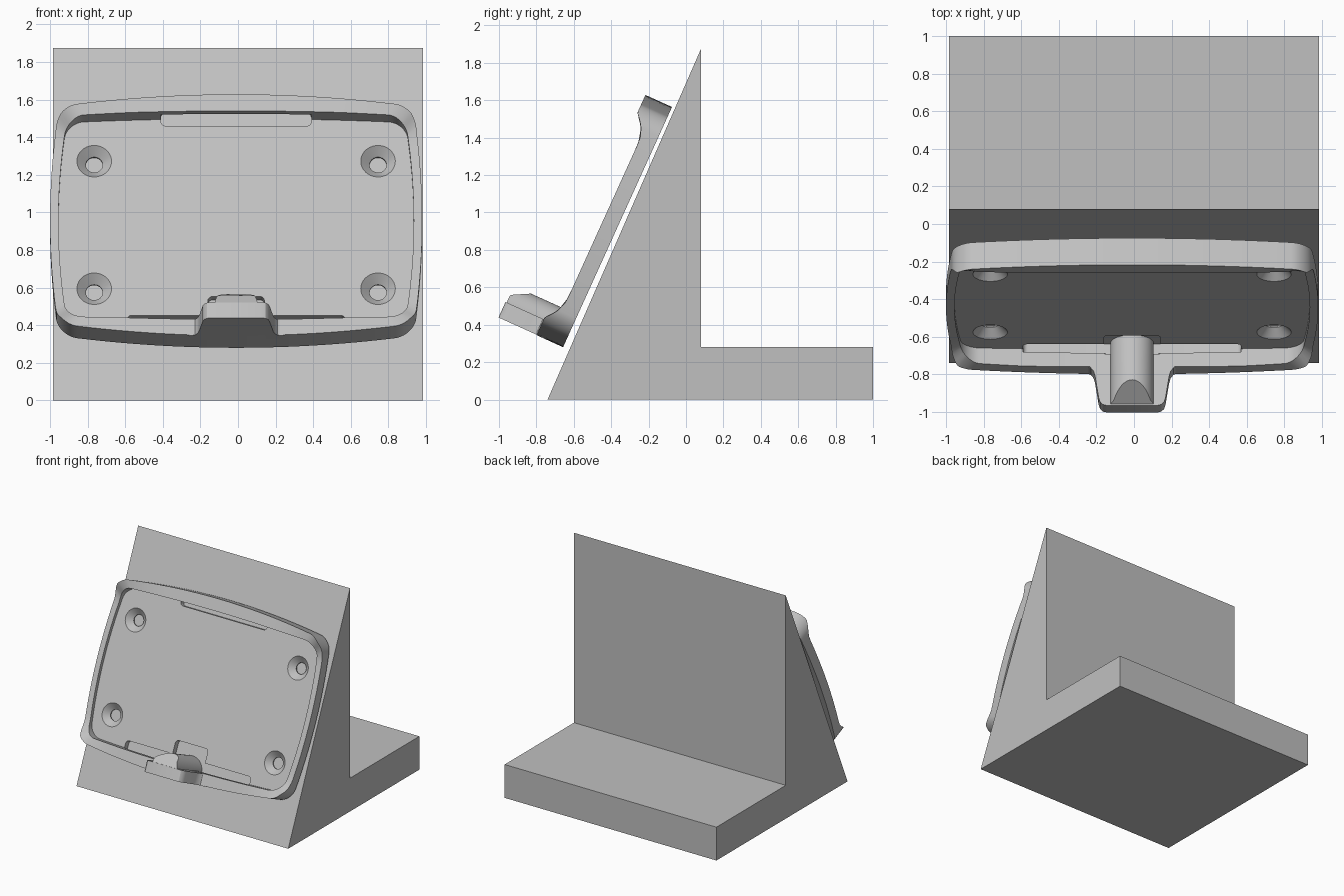
import bpy, bmesh, math
from mathutils import Matrix, Vector

if "Cube" in bpy.data.objects:
    bpy.data.objects.remove(bpy.data.objects["Cube"])

grey = bpy.data.materials.new("plain_grey")
grey.use_nodes = True
GREY = (0.53, 0.53, 0.53, 1)
grey.diffuse_color = GREY
grey.node_tree.nodes["Principled BSDF"].inputs["Base Color"].default_value = GREY

# Frame of the leaning tray: x across, y up the slope, z out of the slope
LEAN = Matrix.Translation((-0.01, -0.366, 0.922)) @ Matrix.Rotation(math.radians(65.6), 4, "X")


def loft(name, rings, matrix=Matrix()):
    """Closed solid through rings that all have the same number of points."""
    bm = bmesh.new()
    loops = [[bm.verts.new(p) for p in ring] for ring in rings]
    n = len(loops[0])
    for a, b in zip(loops, loops[1:]):
        for i in range(n):
            j = (i + 1) % n
            bm.faces.new((a[i], a[j], b[j], b[i]))
    bm.faces.new(loops[0][::-1])
    bm.faces.new(loops[-1])
    bmesh.ops.recalc_face_normals(bm, faces=bm.faces)
    mesh = bpy.data.meshes.new(name)
    bm.to_mesh(mesh)
    bm.free()
    mesh.materials.append(grey)
    obj = bpy.data.objects.new(name, mesh)
    bpy.context.collection.objects.link(obj)
    obj.matrix_world = matrix
    return obj


def rounded(a, b, r, steps=8, side=1):
    """Rounded rectangle with half sizes a, b and subdivided sides."""
    pts = []
    for k, (sx, sy) in enumerate([(1, 1), (-1, 1), (-1, -1), (1, -1)]):
        for i in range(steps + 1):
            t = math.pi / 2 * (k + i / steps)
            pts.append(Vector((sx * (a - r) + r * math.cos(t), sy * (b - r) + r * math.sin(t))))
    out = []
    for i, p in enumerate(pts):
        q = pts[(i + 1) % len(pts)]
        cuts = side if i % (steps + 1) == steps else 1
        out += [p.lerp(q, c / cuts) for c in range(cuts)]
    return out


def bulged(a, b, r, out_x, out_top, out_bottom):
    """Rounded rectangle whose sides swell outward in the middle."""
    pts = []
    for x, y in rounded(a, b, r, 10, 24):
        swell = out_top if y > 0 else out_bottom
        pts.append((x * (1 + out_x / a * (1 - (y / b) ** 2)),
                    y * (1 + swell / b * (1 - (x / a) ** 2))))
    return pts


def level(outline, w, cx=0, cy=0):
    return [(cx + x, cy + y, w) for x, y in outline]


def circle(r, cx, cy, w, n=40):
    return [(cx + r * math.cos(math.tau * i / n), cy + r * math.sin(math.tau * i / n), w)
            for i in range(n)]


def smooth(obj):
    bpy.ops.object.select_all(action="DESELECT")
    obj.select_set(True)
    bpy.context.view_layer.objects.active = obj
    bpy.ops.object.shade_smooth_by_angle(angle=math.radians(30))


# Wedge stand with a flat foot behind
stand = [(-0.74, 0), (1, 0), (1, 0.28), (0.08, 0.28), (0.08, 1.875)]
loft("wedge_stand", [[(x, y, z) for y, z in stand] for x in (-0.983, 0.985)])


# Tray: its rim is low on the sides and rises at both ends
def rim(y):
    t = min(max((abs(y) - 0.46) / 0.14, 0), 1)
    return 0.085 + 0.071 * t * t


outer = bulged(0.945, 0.635, 0.1, 0.045, 0.07, 0.07)
inner = bulged(0.9, 0.585, 0.09, 0.045, 0.023, 0.025)
FLOOR = 0.055
tray = loft("tray", [level(outer, 0),
                     [(x, y, rim(y)) for x, y in outer],
                     [(x, y, rim(y)) for x, y in inner],
                     level(inner, FLOOR)], LEAN)

# Cutters: countersunk holes, clip slots at both ends, notch behind the tongue
cutters = []
for cx in (-0.755, 0.755):
    for cy in (-0.385, 0.36):
        cutters.append(loft("hole_cutter", [circle(r, cx, cy, w) for r, w in
                       [(0.045, -0.05), (0.045, 0.008), (0.092, FLOOR), (0.092, 0.08)]], LEAN))
for half_x, y0, y1, top in [(0.4, 0.566, 0.66, 0.118), (0.58, -0.64, -0.54, 0.075),
                            (0.15, -0.625, -0.43, 0.08)]:
    shape = rounded(half_x, (y1 - y0) / 2, 0.025)
    cutters.append(loft("slot_cutter", [level(shape, w, 0, (y0 + y1) / 2)
                                        for w in (0.01, top)], LEAN))
for cutter in cutters:
    cutter.hide_render = True
    mod = tray.modifiers.new("cut", "BOOLEAN")
    mod.operation = "DIFFERENCE"
    mod.solver = "EXACT"
    mod.object = cutter
bpy.context.view_layer.update()
cut_mesh = bpy.data.meshes.new_from_object(
    tray.evaluated_get(bpy.context.evaluated_depsgraph_get()))
tray.modifiers.clear()
tray.data = cut_mesh
for cutter in cutters:
    bpy.data.objects.remove(cutter)
smooth(tray)

# Tongue standing out of the lower rim, flared at its root
half = [(0.25, 0.1), (0.25, 0.15), (0.22, 0.16), (0.205, 0.18), (0.197, 0.21),
        (0.178, 0.335), (0.17, 0.36), (0.155, 0.375), (0.135, 0.38)]
section = half + [(-x, w) for x, w in reversed(half)]
tongue = loft("tongue", [[(x, y, w) for x, w in section] for y in (-0.703, -0.612)], LEAN)
smooth(tongue)

# Rounded ridge along the tongue, with a sloped tip
arc = [(0.115 * math.cos(t), -0.625 + 0.11 * math.sin(t))
       for t in (math.pi * i / 24 for i in range(25))]
ridge = loft("tongue_ridge", [level(arc, 0.012),
                              [(x, y, 0.373 - 1.9 * max(y + 0.567, 0)) for x, y in arc]], LEAN)
smooth(ridge)
